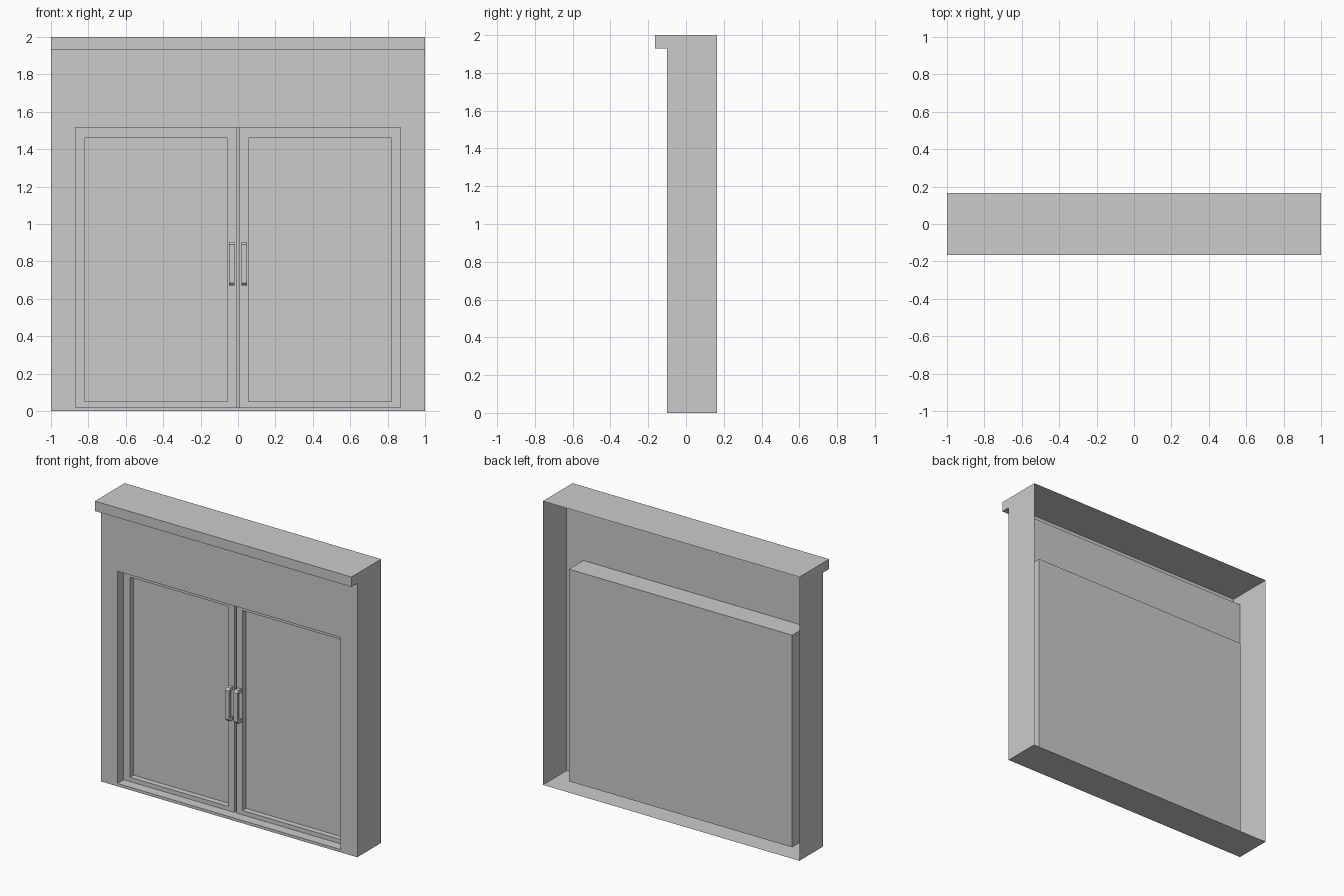
import bpy

if "Cube" in bpy.data.objects:
    bpy.data.objects.remove(bpy.data.objects["Cube"])


def make_object(name, verts, faces):
    mesh = bpy.data.meshes.new(name)
    mesh.from_pydata(verts, [], faces)
    mesh.update()
    obj = bpy.data.objects.new(name, mesh)
    bpy.context.collection.objects.link(obj)
    return obj


def nested_rects(name, loops):
    """Bridge a chain of rectangles (x0, x1, z0, z1, y) and fill the last one."""
    verts, faces = [], []
    for x0, x1, z0, z1, y in loops:
        verts += [(x0, y, z0), (x1, y, z0), (x1, y, z1), (x0, y, z1)]
    for k in range(len(loops) - 1):
        a, b = 4 * k, 4 * k + 4
        for i in range(4):
            j = (i + 1) % 4
            faces.append((a + i, a + j, b + j, b + i))
    last = 4 * (len(loops) - 1)
    faces.append(tuple(range(last, last + 4)))
    return make_object(name, verts, faces)


def extrude_profile(name, profile, x0, x1, skip=()):
    """Extrude a closed (y, z) profile along x, leaving out the sides in skip."""
    n = len(profile)
    verts = [(x, y, z) for x in (x0, x1) for y, z in profile]
    faces = [tuple(range(n)), tuple(reversed(range(n, 2 * n)))]
    for i in range(n):
        if i not in skip:
            j = (i + 1) % n
            faces.append((i, n + i, n + j, j))
    return make_object(name, verts, faces)


BACK, WALL, CORNICE = 0.165, -0.10, -0.165
DOOR, PANEL, POCKET = -0.03, 0.01, 0.06

# Hollow housing with cornice, open at the back
housing = [(BACK, 0), (WALL, 0), (WALL, 1.93), (CORNICE, 1.93),
           (CORNICE, 2), (BACK, 2)]
extrude_profile("housing_shell", housing, -1, 1, skip=(1, 5))

# Front wall with the recessed doorway
nested_rects("front_wall", [
    (-1, 1, 0, 1.93, WALL),
    (-0.87, 0.87, 0.02, 1.515, WALL),
    (-0.87, 0.87, 0.02, 1.515, POCKET),
])

# Handle: chamfered C-shaped pull
pull = [(DOOR, 0.67), (-0.06, 0.67), (-0.075, 0.685), (-0.075, 0.89),
        (-0.06, 0.905), (DOOR, 0.905), (DOOR, 0.88), (-0.055, 0.88),
        (-0.055, 0.695), (DOOR, 0.695)]

# Pair of doors with sunken panels and their handles
for side, label in ((-1, "left"), (1, "right")):
    outer = sorted((side * 0.008, side * 0.87))
    inner = sorted((side * 0.055, side * 0.82))
    nested_rects(label + "_door", [
        (*outer, 0.02, 1.515, POCKET),
        (*outer, 0.02, 1.515, DOOR),
        (*inner, 0.05, 1.46, DOOR),
        (*inner, 0.05, 1.46, PANEL),
    ])
    grip = sorted((side * 0.018, side * 0.047))
    extrude_profile(label + "_handle", pull, *grip)
